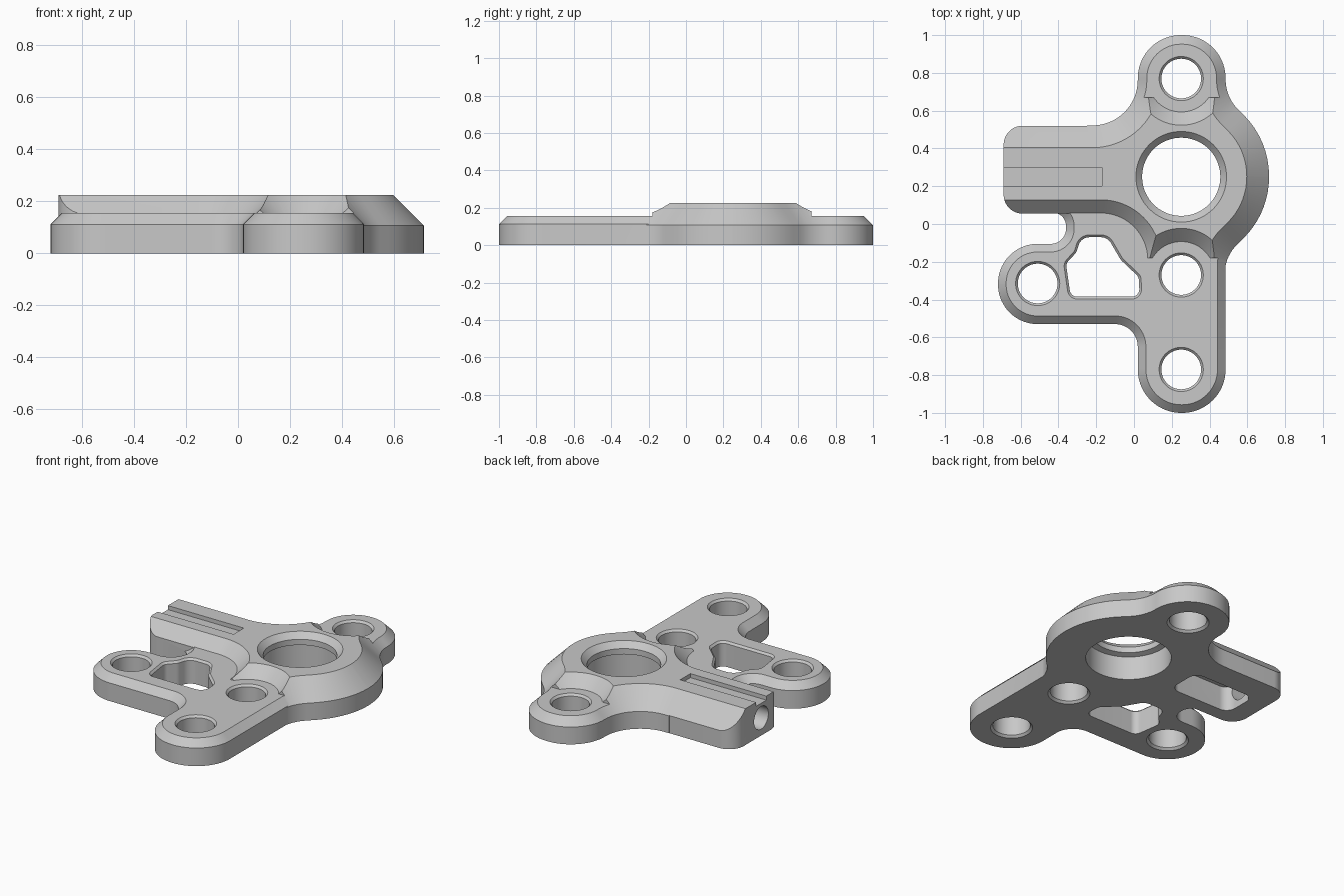
import bpy, bmesh, math
from mathutils import Vector

old = bpy.data.objects.get("Cube")
if old:
    bpy.data.objects.remove(old, do_unlink=True)

metal = bpy.data.materials.new("grey metal")
metal.use_nodes = True
GREY = (0.58, 0.58, 0.58, 1)
metal.diffuse_color = GREY
metal.node_tree.nodes["Principled BSDF"].inputs["Base Color"].default_value = GREY


def rounded(corners):
    """Counter-clockwise outline from (x, y, radius) corners."""
    pts = []
    n = len(corners)
    for i, (x, y, r) in enumerate(corners):
        p = Vector((x, y))
        a = (Vector(corners[i - 1][:2]) - p).normalized()
        b = (Vector(corners[(i + 1) % n][:2]) - p).normalized()
        if r == 0:
            arc = [p]
        else:
            half = a.angle(b) / 2
            centre = p + (a + b).normalized() * r / math.sin(half)
            start = p + a * r / math.tan(half) - centre
            end = p + b * r / math.tan(half) - centre
            sweep = math.atan2(start.cross(end), start.dot(end))
            steps = max(4, int(abs(sweep) / math.radians(5)))
            a0 = math.atan2(start.y, start.x)
            arc = [centre + r * Vector((math.cos(a0 + sweep * k / steps),
                                        math.sin(a0 + sweep * k / steps)))
                   for k in range(steps + 1)]
        for q in arc:
            if not pts or (q - pts[-1]).length > 0.003:
                pts.append(q)
    if (pts[0] - pts[-1]).length < 0.003:
        pts.pop()
    return pts


def inset(pts, d):
    out = []
    for i, p in enumerate(pts):
        e1 = (p - pts[i - 1]).normalized()
        e2 = (pts[(i + 1) % len(pts)] - p).normalized()
        n1, n2 = Vector((-e1.y, e1.x)), Vector((-e2.y, e2.x))
        out.append(p + (n1 + n2) * d / (1 + n1.dot(n2)))
    return out


def circle(x, y, r, n=72):
    return [Vector((x + r * math.cos(math.tau * i / n),
                    y + r * math.sin(math.tau * i / n))) for i in range(n)]


def loft(name, rings):
    """Closed solid through (z, outline) rings, lowest first."""
    bm = bmesh.new()
    loops = [[bm.verts.new((p.x, p.y, z)) for p in pts] for z, pts in rings]
    n = len(loops[0])
    for lo, hi in zip(loops, loops[1:]):
        for i in range(n):
            j = (i + 1) % n
            bm.faces.new((lo[i], lo[j], hi[j], hi[i]))
    bm.faces.new(loops[0][::-1])
    bm.faces.new(loops[-1])
    mesh = bpy.data.meshes.new(name)
    bm.to_mesh(mesh)
    bm.free()
    mesh.materials.append(metal)
    ob = bpy.data.objects.new(name, mesh)
    bpy.context.collection.objects.link(ob)
    return ob


def box(x0, x1, y0, y1, z0, z1):
    pts = rounded([(x0, y0, 0), (x1, y0, 0), (x1, y1, 0), (x0, y1, 0)])
    return loft("box_cutter", [(z0, pts), (z1, pts)])


def lathe(x, y, profile):
    return loft("round_cutter", [(z, circle(x, y, r)) for z, r in profile])


def combine(ob, tool, operation="DIFFERENCE"):
    tool.hide_render = True
    mod = ob.modifiers.new("combine", "BOOLEAN")
    mod.operation, mod.solver, mod.object = operation, "EXACT", tool
    bpy.context.view_layer.update()
    graph = bpy.context.evaluated_depsgraph_get()
    mesh = bpy.data.meshes.new_from_object(ob.evaluated_get(graph))
    ob.modifiers.clear()
    ob.data = mesh
    bpy.data.objects.remove(tool, do_unlink=True)


TOP, DECK = 0.225, 0.155

# Raised body: ring, side arm and necks, with one wide chamfer
body_line = rounded([
    (.715, .057, .455), (.715, .443, .455), (.485, .673, .22), (.485, 1, .228),
    (.02, 1, .228), (.02, .522, .24), (-.9, .522, 0), (-.9, .01, 0),
    (.025, .01, .2), (.025, -.45, 0), (.48, -.45, 0), (.48, -.173, .22)])
body = loft("bracket_body", [(0, body_line), (.107, body_line),
                             (TOP, inset(body_line, TOP - .107))])

# Trim the arm to a square end with rounded corners
trim = rounded([(-.69, .52, .1), (-.69, .055, .1), (-.2, .055, 0),
                (-.2, -1.2, 0), (1, -1.2, 0), (1, 1.2, 0), (-.25, 1.2, 0),
                (-.25, .52, 0)])
combine(body, loft("arm_trim", [(-.1, trim), (.4, trim)]), "INTERSECT")

# Mill the lobes down to deck height, with conical clearance at the bolts
for y in (.77, -.27):
    combine(body, lathe(.25, y, [(DECK, .177), (DECK + .11, .287)]))
combine(body, box(-.1, .6, .67, 1.2, DECK, .4))
combine(body, box(-.1, .6, -.6, -.18, DECK, .4))

# Lower plate with the left and bottom lobes
plate_line = rounded([
    (.485, -1, .23), (.485, .3, 0), (-.45, .3, 0), (-.45, .06, 0),
    (-.36, .06, .07), (-.36, -.105, .08), (-.72, -.105, .21),
    (-.72, -.53, .21), (.02, -.53, .12), (.02, -1, .23)])
plate = loft("plate", [(0, plate_line), (.112, plate_line),
                       (DECK, inset(plate_line, DECK - .112))])
combine(body, plate, "UNION")

# Bearing bore with an inner lip
combine(body, lathe(.25, .25, [(-.1, .24), (.145, .24), (.155, .207),
                               (.19, .207), (TOP, .24), (.3, .24)]))

# Bolt holes with small chamfers
for x, y in ((.25, .77), (.25, -.27), (.25, -.77), (-.51, -.315)):
    combine(body, lathe(x, y, [(-.1, .118), (0, .118), (.013, .105),
                               (DECK - .013, .105), (DECK, .117), (.3, .117)]))

# Weight-saving window
window = rounded([
    (-.335, -.385, .04), (.03, -.385, .04), (.025, -.28, .04),
    (-.07, -.19, .08), (-.14, -.07, .06), (-.28, -.07, .06),
    (-.305, -.15, .05), (-.36, -.21, .04)])
wide = inset(window, -.012)
combine(body, loft("window_cutter", [(-.1, window), (DECK - .012, window),
                                     (DECK, wide), (.3, wide)]))

# Pocket under the arm, and shallow groove on top of it
pocket = rounded([(-.57, .14, .06), (-.15, .14, .06),
                  (-.15, .36, .06), (-.57, .36, .06)])
combine(body, loft("pocket_cutter", [(-.1, pocket), (.15, pocket)]))
combine(body, box(-.9, -.17, .2, .3, .2, .4))

# Pin hole through the arm end
pin = loft("pin_cutter", [(-.9, circle(0, .25, .07, 48)),
                          (-.4, circle(0, .25, .07, 48))])
for v in pin.data.vertices:
    x, y, z = v.co
    v.co = (z, y, .11 - x)
combine(body, pin)

bpy.ops.object.select_all(action="DESELECT")
body.select_set(True)
bpy.context.view_layer.objects.active = body
bpy.ops.object.shade_smooth_by_angle(angle=math.radians(25))
